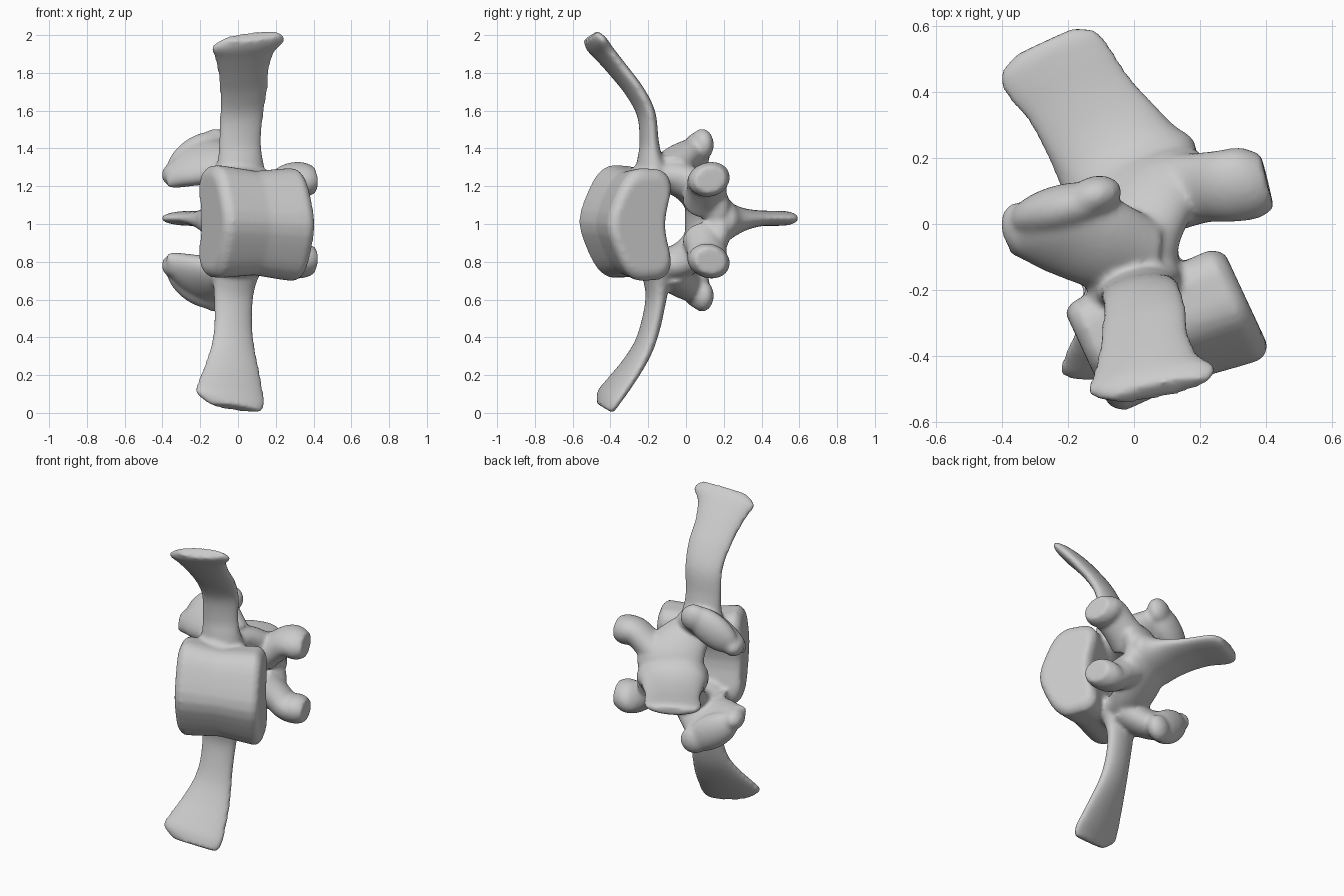
import bpy, bmesh, math
from mathutils import Vector, Matrix

cube = bpy.data.objects.get("Cube")
if cube:
    bpy.data.objects.remove(cube)

SEG = 32
TURN = math.radians(25)
AXIS = Vector((math.cos(TURN), math.sin(TURN), 0))    # along the spine
BACK = Vector((-math.sin(TURN), math.cos(TURN), 0))   # from body to spine tip
UP = Vector((0, 0, 1))
bm = bmesh.new()


def local(u, v, z):
    return Vector((0.10, -0.315, 0)) + AXIS * u + BACK * v + UP * z


def skin(rings):
    """Close a row of equal point rings into a solid."""
    rows = [[bm.verts.new(p) for p in ring] for ring in rings]
    n = len(rows[0])
    for a, b in zip(rows, rows[1:]):
        for i in range(n):
            j = (i + 1) % n
            bm.faces.new((a[i], a[j], b[j], b[i]))
    bm.faces.new(rows[0][::-1])
    bm.faces.new(rows[-1])


def spline(values, steps=5):
    """Smooth curve through numbers or vectors."""
    out = []
    for i in range(len(values) - 1):
        b, c = values[i], values[i + 1]
        a = values[max(i - 1, 0)]
        d = values[min(i + 2, len(values) - 1)]
        for k in range(steps):
            t = k / steps
            out.append(b + (c - a) * (t / 2)
                       + (a * 2 - b * 5 + c * 4 - d) * (t * t / 2)
                       + (b * 3 - a - c * 3 + d) * (t ** 3 / 2))
    return out + [values[-1]]


def loft(sections):
    """Flattened tube: each section is (centre, half-width vector, half thickness)."""
    centres, widths, thicks = (spline(list(col)) for col in zip(*sections))
    last = len(centres) - 1
    rings = []
    for i, (c, w, thick) in enumerate(zip(centres, widths, thicks)):
        along = centres[min(i + 1, last)] - centres[max(i - 1, 0)]
        t = along.cross(w).normalized() * thick
        angles = [2 * math.pi * k / SEG for k in range(SEG)]
        rings.append([c + w * math.cos(a) + t * math.sin(a) for a in angles])
    skin(rings)


def blob(centre, size, turn=0.0, tilt=0.0):
    m = (Matrix.Translation(centre) @ Matrix.Rotation(turn, 4, 'Z')
         @ Matrix.Rotation(tilt, 4, 'Y') @ Matrix.Diagonal((*size, 1)))
    bmesh.ops.create_icosphere(bm, subdivisions=3, radius=1, matrix=m)


def flip(p, side):
    """Mirror a point across the middle plane of the arch."""
    return Vector((p[0], p[1], p[2] if side > 0 else 2.04 - p[2]))


def flip_dir(d, side):
    return Vector((d[0], d[1], d[2] * side))


# Body: kidney section, waisted between two rims, with a ridge along the front
end_a, end_b = Vector((-0.15, -0.395, 1.015)), Vector((0.335, -0.215, 0.995))
body = []
for f, s in ((0, .82), (.025, .92), (.08, 1), (.2, .98), (.5, .92),
             (.8, .98), (.92, 1), (.975, .92), (1, .82)):
    ring = []
    for k in range(SEG):
        a = 2 * math.pi * k / SEG
        ca, sa = math.cos(a), math.sin(a)
        if ca > 0:
            v = 0.215 * ca ** 0.5 - 0.085 * ca ** 5
        else:
            v = -0.175 * (-ca) ** 0.95 - 0.03 * (-ca) ** 12
        ring.append(end_a.lerp(end_b, f) + (BACK * v + UP * 0.30 * sa) * s)
    body.append(ring)
skin(body)

# Spinous process: flat plate flaring into the lamina
loft([(local(u, v, z), AXIS * w, t) for u, v, z, w, t in (
    (.09, .40, 1.02, .20, .15), (.10, .48, 1.02, .215, .14),
    (.085, .55, 1.02, .195, .095), (.07, .64, 1.025, .18, .06),
    (.05, .75, 1.03, .168, .042), (.03, .85, 1.03, .175, .04),
    (.025, .91, 1.03, .16, .038), (.03, .945, 1.03, .10, .028))])

for side in (1, -1):
    # Lamina and pedicle: half of the arch around the canal
    loft([(flip(local(u, v, z), side), AXIS * w, t) for u, v, z, w, t in (
        (.09, .43, .98, .20, .095), (.12, .41, 1.12, .20, .095),
        (.06, .30, 1.23, .17, .09), (-.03, .18, 1.25, .15, .09),
        (-.03, .02, 1.18, .14, .08))])

    # Articular process: broad paddle with a raised outer knob
    loft([(flip(c, side), flip_dir(w, side), t) for c, w, t in (
        (Vector((.06, -.10, 1.27)), (.02, .10, .04), .08),
        (Vector((-.08, -.06, 1.32)), (.03, .13, .08), .09),
        (Vector((-.19, -.02, 1.33)), (.06, .12, .11), .085),
        (Vector((-.27, .0, 1.31)), (.06, .10, .10), .08),
        (Vector((-.33, .0, 1.28)), (.05, .08, .08), .06))])
    blob(flip((-.22, .045, 1.355), side), (.185, .075, .105), .25, -.6 * side)
    blob(flip((-.12, .085, 1.42), side), (.085, .06, .085), .3, .3 * side)
    blob(flip((-.335, -.02, 1.26), side), (.065, .09, .065), .4)

    # Opposite articular process: webbed neck and blocky flared head
    loft([(flip(c, side), flip_dir(w, side), t) for c, w, t in (
        (Vector((.10, .10, 1.11)), (-.04, .12, .0), .11),
        (Vector((.20, .11, 1.18)), (-.04, .10, .02), .09),
        (Vector((.28, .115, 1.235)), (-.03, .105, .03), .085),
        (Vector((.35, .125, 1.235)), (-.03, .105, .03), .09),
        (Vector((.405, .13, 1.235)), (-.02, .08, .02), .07))])

# Transverse processes: long curved blades with flared tips
upper_dir, lower_dir = Vector((.97, .2, .1)), Vector((.96, .24, -.15))
loft([(Vector(c), upper_dir * w, t) for c, w, t in (
    ((.0, -.17, 1.2), .16, .12), ((.01, -.19, 1.33), .125, .07),
    ((.01, -.195, 1.43), .115, .047), ((.02, -.21, 1.58), .12, .043),
    ((.03, -.27, 1.7), .13, .042), ((.03, -.355, 1.81), .14, .042),
    ((.035, -.43, 1.9), .165, .043), ((.055, -.475, 1.955), .20, .043),
    ((.08, -.505, 1.995), .15, .032))])
loft([(Vector(c), lower_dir * w, t) for c, w, t in (
    ((-.01, -.15, .82), .16, .12), ((-.02, -.155, .7), .12, .07),
    ((-.025, -.16, .6), .108, .05), ((-.025, -.185, .47), .105, .047),
    ((-.025, -.225, .35), .12, .045), ((-.03, -.29, .24), .15, .044),
    ((-.04, -.365, .14), .18, .045), ((-.04, -.41, .08), .19, .043),
    ((-.01, -.43, .025), .14, .034))])

# Fuse all parts into one smooth bone
for f in bm.faces:
    f.smooth = True
bmesh.ops.recalc_face_normals(bm, faces=bm.faces)
mesh = bpy.data.meshes.new("vertebra")
bm.to_mesh(mesh)
bm.free()
bone = bpy.data.objects.new("vertebra", mesh)
bpy.context.collection.objects.link(bone)

remesh = bone.modifiers.new("fuse", 'REMESH')
remesh.mode = 'VOXEL'
remesh.voxel_size = 0.012
remesh.use_smooth_shade = True
soften = bone.modifiers.new("soften", 'SMOOTH')
soften.factor = 0.5
soften.iterations = 8

grey = bpy.data.materials.new("bone grey")
grey.use_nodes = True
colour = (0.6, 0.6, 0.6, 1)
grey.diffuse_color = colour
grey.node_tree.nodes["Principled BSDF"].inputs["Base Color"].default_value = colour
mesh.materials.append(grey)
